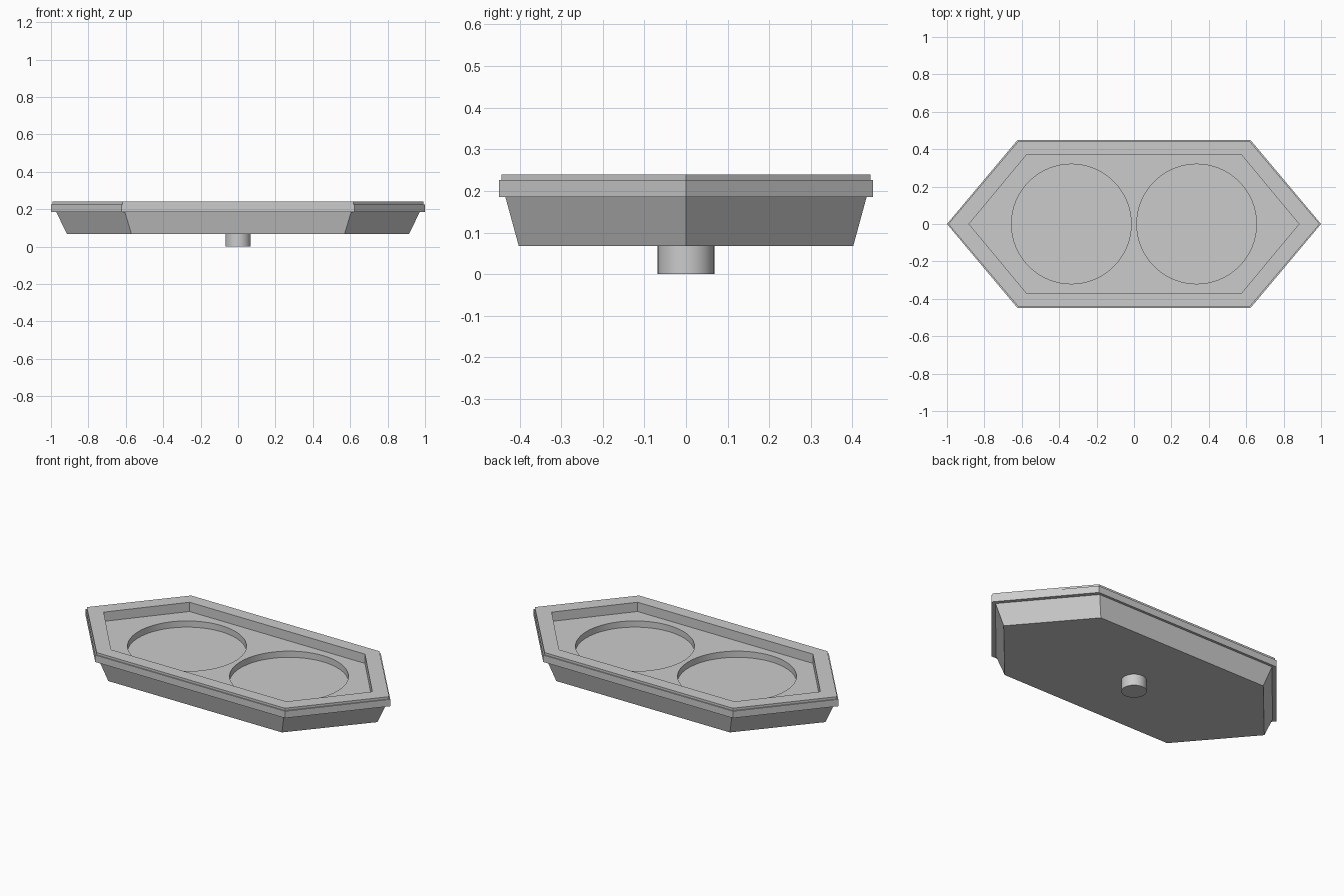
import bpy, bmesh

cube = bpy.data.objects.get("Cube")
if cube:
    bpy.data.objects.remove(cube, do_unlink=True)

gray = bpy.data.materials.new("plain gray")
gray.use_nodes = True
color = (0.6, 0.6, 0.6, 1)
gray.diffuse_color = color
gray.node_tree.nodes["Principled BSDF"].inputs["Base Color"].default_value = color


def smooth(obj):
    bpy.ops.object.select_all(action='DESELECT')
    obj.select_set(True)
    bpy.context.view_layer.objects.active = obj
    bpy.ops.object.shade_smooth_by_angle(angle=0.5)


def cylinder(name, radius, x, z0, z1, sides=64):
    bpy.ops.mesh.primitive_cylinder_add(
        vertices=sides, radius=radius, depth=z1 - z0, location=(x, 0, (z0 + z1) / 2))
    obj = bpy.context.object
    obj.name = name
    obj.data.materials.append(gray)
    return obj


# Tray: stacked hexagon loops (tip x, corner x, half depth, z), from base to recess floor
profile = [
    (0.915, 0.57, 0.402, 0.068),
    (0.972, 0.605, 0.434, 0.185),
    (1.0, 0.623, 0.449, 0.185),
    (1.0, 0.623, 0.449, 0.226),
    (0.993, 0.618, 0.443, 0.226),
    (0.993, 0.618, 0.443, 0.24),
    (0.882, 0.576, 0.368, 0.24),
    (0.882, 0.576, 0.368, 0.185),
]
bm = bmesh.new()
loops = []
for tip, corner, half, z in profile:
    outline = [(tip, 0), (corner, half), (-corner, half),
               (-tip, 0), (-corner, -half), (corner, -half)]
    loops.append([bm.verts.new((x, y, z)) for x, y in outline])
for low, high in zip(loops, loops[1:]):
    for i in range(6):
        j = (i + 1) % 6
        bm.faces.new((low[i], low[j], high[j], high[i]))
bm.faces.new(loops[0][::-1])
bm.faces.new(loops[-1])
bmesh.ops.recalc_face_normals(bm, faces=bm.faces)
mesh = bpy.data.meshes.new("tray")
bm.to_mesh(mesh)
bm.free()
tray = bpy.data.objects.new("tray", mesh)
bpy.context.collection.objects.link(tray)
mesh.materials.append(gray)

# Two round pockets cut into the recess floor
for side in (-1, 1):
    cutter = cylinder("pocket_cutter", 0.32, side * 0.335, 0.148, 0.3)
    cutter.hide_render = True
    cut = tray.modifiers.new("pocket", 'BOOLEAN')
    cut.operation = 'DIFFERENCE'
    cut.solver = 'EXACT'
    cut.object = cutter
    bpy.context.view_layer.objects.active = tray
    bpy.ops.object.modifier_apply(modifier=cut.name)
    bpy.data.objects.remove(cutter, do_unlink=True)
smooth(tray)

# Short round peg under the base
smooth(cylinder("base_peg", 0.068, 0, 0, 0.075, 48))
